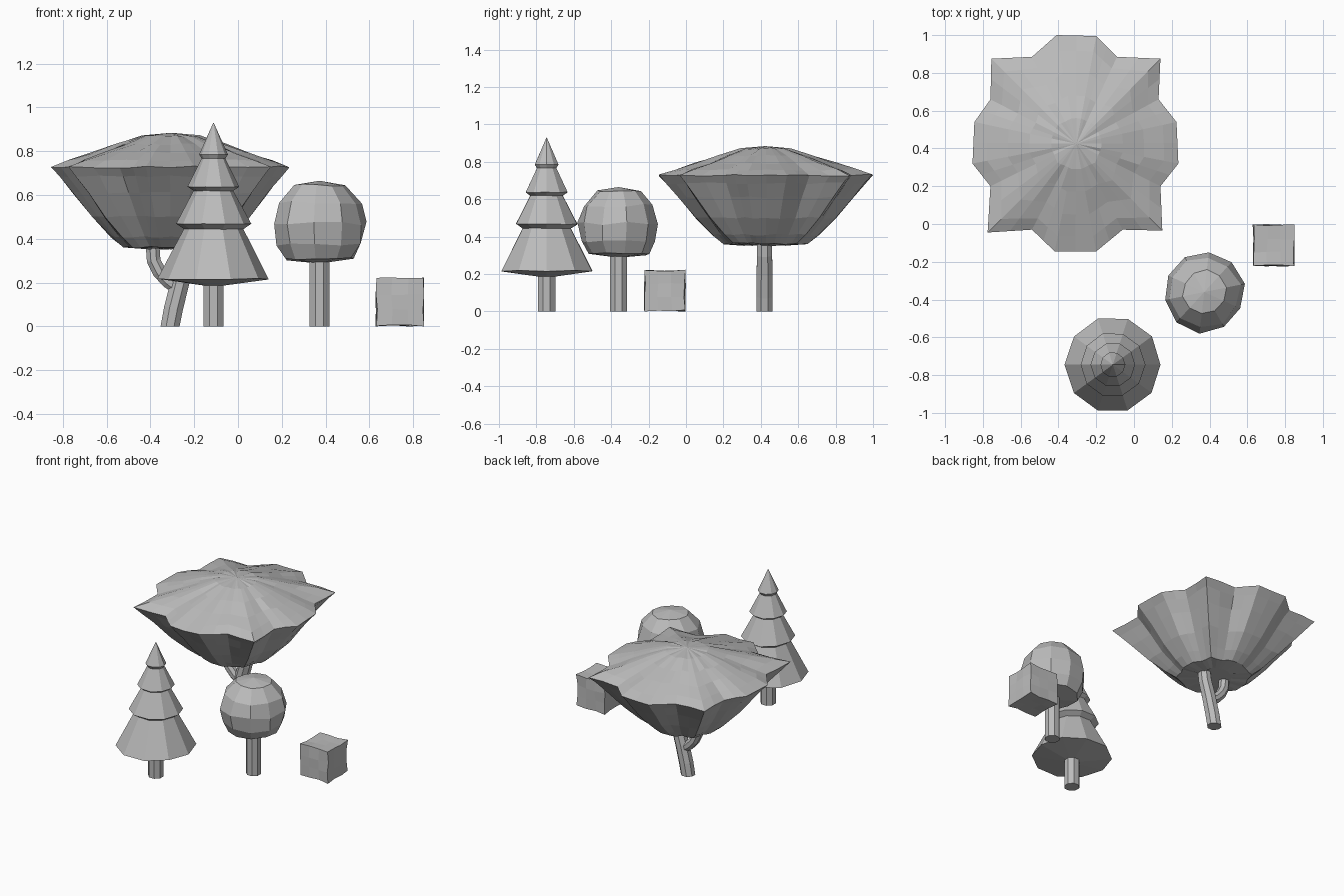
import bpy, bmesh, math, random
from mathutils import Vector

if "Cube" in bpy.data.objects:
    bpy.data.objects.remove(bpy.data.objects["Cube"])

random.seed(4)
grey = bpy.data.materials.new("soft_grey")
grey.diffuse_color = (0.5, 0.5, 0.5, 1)
grey.use_nodes = True
grey.node_tree.nodes["Principled BSDF"].inputs["Base Color"].default_value = grey.diffuse_color


def finish(name, bm):
    bmesh.ops.recalc_face_normals(bm, faces=bm.faces[:])
    me = bpy.data.meshes.new(name)
    bm.to_mesh(me)
    bm.free()
    me.materials.append(grey)
    ob = bpy.data.objects.new(name, me)
    bpy.context.collection.objects.link(ob)
    return ob


def loft(name, rings):
    """Join rings of points with quads; close both ends."""
    bm = bmesh.new()
    vs = [[bm.verts.new(p) for p in r] for r in rings]
    for a, b in zip(vs, vs[1:]):
        n = max(len(a), len(b))
        for i in range(n):
            j = (i + 1) % n
            if len(a) == 1:
                bm.faces.new((a[0], b[i], b[j]))
            elif len(b) == 1:
                bm.faces.new((a[i], a[j], b[0]))
            else:
                bm.faces.new((a[i], a[j], b[j], b[i]))
    for r in (vs[0], vs[-1]):
        if len(r) > 2:
            bm.faces.new(r)
    return finish(name, bm)


def lathe(name, cx, cy, profile, n, jitter=0.0, turn=0.0):
    rings = []
    for r, z in profile:
        if r == 0:
            rings.append([(cx, cy, z)])
            continue
        ring = []
        for i in range(n):
            a = turn + 2 * math.pi * i / n
            q = r * (1 + random.uniform(-jitter, jitter))
            ring.append((cx + q * math.cos(a), cy + q * math.sin(a),
                         z + r * random.uniform(-jitter, jitter)))
        rings.append(ring)
    return loft(name, rings)


def limb(name, path, n=8):
    """Tube in the xz plane; path holds x, y, z, radius."""
    rings = []
    for k, (x, y, z, r) in enumerate(path):
        p, q = path[max(k - 1, 0)], path[min(k + 1, len(path) - 1)]
        t = Vector((q[0] - p[0], 0, q[2] - p[2])).normalized()
        if k == 0 and z == 0:
            t = Vector((0, 0, 1))
        u = Vector((t.z, 0, -t.x))
        rings.append([Vector((x, y, z)) + r * (u * math.cos(a) + Vector((0, math.sin(a), 0)))
                      for a in (2 * math.pi * (i + .5) / n for i in range(n))])
    return loft(name, rings)


# Wide spreading tree: scalloped crown
CX, CY = -0.305, 0.425
outline = [(.235, .32), (.225, .54), (.13, .66), (.14, .875), (-.09, .885),
           (-.2, .995), (-.41, 1.0), (-.54, .885), (-.755, .875), (-.76, .66),
           (-.845, .54), (-.855, .32), (-.76, .2), (-.775, -.045), (-.54, -.03),
           (-.42, -.145), (-.2, -.145), (-.06, -.03), (.15, -.035), (.14, .2)]
fine = []
for i, p in enumerate(outline):
    q = outline[(i + 1) % len(outline)]
    fine += [p, ((p[0] + q[0]) / 2, (p[1] + q[1]) / 2)]
# scale, height, roundness
levels = [(0.2, .355, .6), (.40, .362, .5), (.50, .41, .35), (.66, .5, .2), (.82, .61, .1),
          (.93, .685, .03), (1, .728, 0), (.86, .757, .1), (.66, .793, .3),
          (.45, .832, .5), (.24, .868, .7)]
crown = []
for s, z, rnd in levels:
    ring = []
    for x, y in fine:
        dx, dy = x - CX, y - CY
        d = math.hypot(dx, dy)
        k = s * ((1 - rnd) + rnd * .56 / d)
        jz = random.uniform(-.005, .005)
        ring.append((CX + dx * k, CY + dy * k, z + jz))
    crown.append(ring)
crown.append([(CX, CY, .884)])
loft("spreading_tree_crown", crown)
limb("spreading_tree_trunk", [(-.31, .42, 0, .047), (-.295, .42, .08, .047),
                              (-.265, .42, .2, .046), (-.235, .42, .3, .044),
                              (-.22, .42, .42, .042)])
limb("spreading_tree_branch", [(-.27, .42, .17, .032), (-.32, .42, .205, .033),
                               (-.36, .42, .25, .034), (-.385, .42, .3, .034),
                               (-.392, .42, .4, .034)])

# Tiered conifer
PX, PY = -0.112, -0.745
lathe("conifer_foliage", PX, PY,
      [(0, .18), (.254, .217), (.13, .455), (.13, .44), (.172, .467), (.085, .63),
       (.085, .615), (.118, .637), (.05, .775), (.05, .76), (.066, .785), (0, .932)],
      10, .012)
lathe("conifer_trunk", PX, PY, [(.05, 0), (.05, .2)], 8, turn=math.pi / 8)

# Round tree
RX, RY = 0.372, -0.36
lathe("round_tree_foliage", RX, RY,
      [(0, .287), (.165, .307), (.198, .375), (.215, .47), (.19, .568), (.115, .645),
       (0, .665)], 10, .045, .2)
lathe("round_tree_trunk", RX, RY, [(.049, 0), (.049, .31)], 8, turn=math.pi / 8)

# Clipped cubic bush
bm = bmesh.new()
bmesh.ops.create_cube(bm, size=.215)
bmesh.ops.subdivide_edges(bm, edges=bm.edges[:], cuts=2, use_grid_fill=True)
for v in bm.verts:
    v.co += Vector((.74, -.113, .111)) + Vector([random.uniform(-.005, .005) for _ in range(3)])
    v.co.z = max(v.co.z, 0)
finish("cube_bush", bm)
